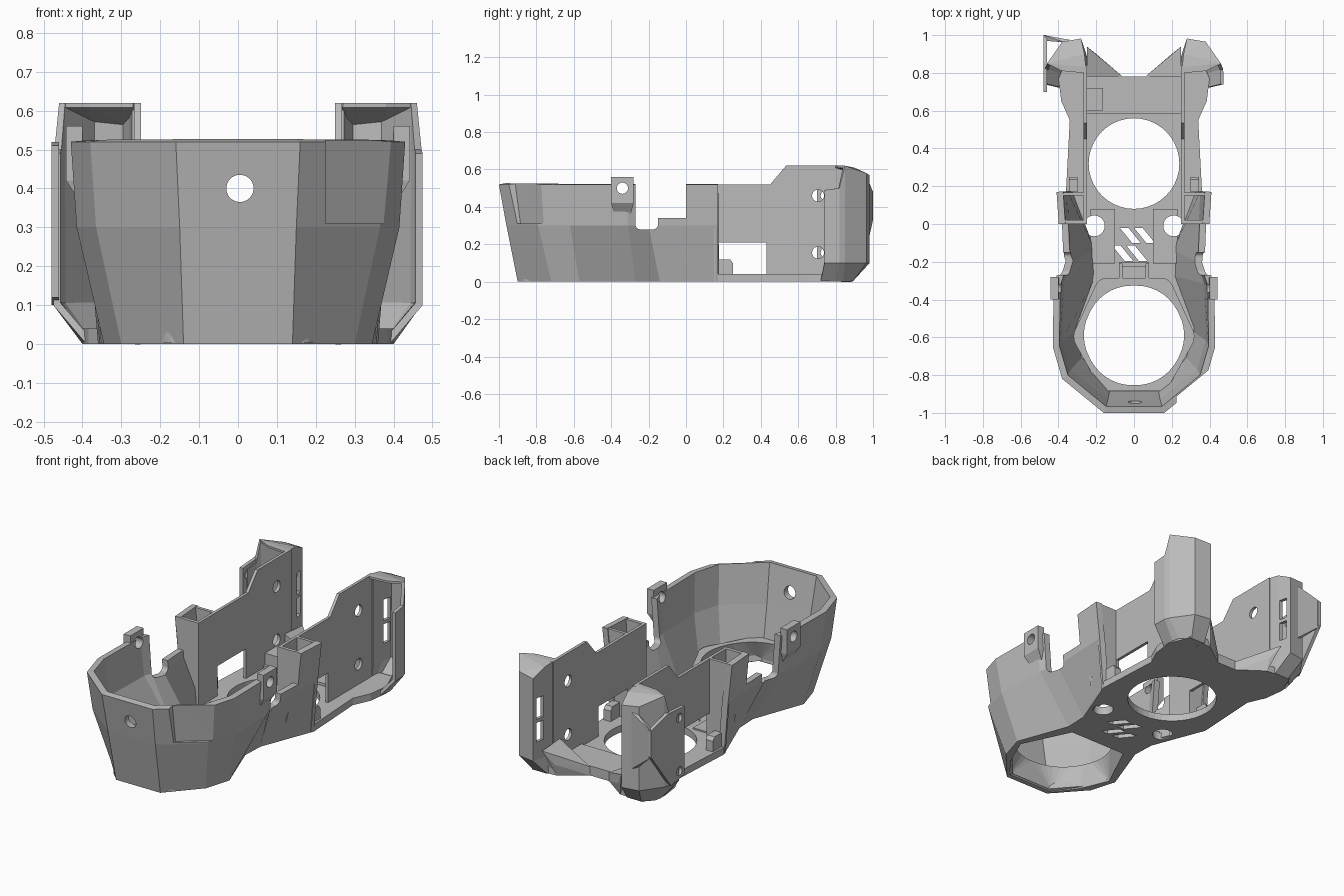
import bpy, bmesh, math

if "Cube" in bpy.data.objects:
    bpy.data.objects.remove(bpy.data.objects["Cube"])

grey = bpy.data.materials.new("plain_grey")
grey.use_nodes = True
grey.diffuse_color = (0.5, 0.5, 0.5, 1)
grey.node_tree.nodes["Principled BSDF"].inputs["Base Color"].default_value = grey.diffuse_color


def make(name, bm):
    mesh = bpy.data.meshes.new(name)
    bm.to_mesh(mesh)
    bm.free()
    mesh.materials.append(grey)
    obj = bpy.data.objects.new(name, mesh)
    bpy.context.collection.objects.link(obj)
    return obj


def prism(name, pts, axis, lo, hi, s=1, rounding=0):
    """Extrude a 2D outline along an axis; s = -1 mirrors it in x."""
    def place(p, h):
        a, b = p
        v = {"x": (h, a, b), "y": (a, h, b), "z": (a, b, h)}[axis]
        return (v[0] * s, v[1], v[2])
    bm = bmesh.new()
    low = [bm.verts.new(place(p, lo)) for p in pts]
    high = [bm.verts.new(place(p, hi)) for p in pts]
    bm.faces.new(low)
    bm.faces.new(high)
    sides = []
    n = len(pts)
    for i in range(n):
        j = (i + 1) % n
        bm.faces.new((low[i], low[j], high[j], high[i]))
        sides.append(bm.edges.get((low[i], high[i])))
    bmesh.ops.recalc_face_normals(bm, faces=bm.faces)
    if rounding:
        bmesh.ops.bevel(bm, geom=sides, offset=rounding, segments=5, profile=0.5, affect="EDGES")
    return make(name, bm)


def box(name, x, y, z, s=1):
    return prism(name, [(x[0], y[0]), (x[1], y[0]), (x[1], y[1]), (x[0], y[1])], "z", z[0], z[1], s)


def circle(centre, r, n=40):
    return [(centre[0] + r * math.cos(2 * math.pi * i / n),
             centre[1] + r * math.sin(2 * math.pi * i / n)) for i in range(n)]


def rod(name, centre, r, axis, lo, hi, s=1):
    return prism(name, circle(centre, r), axis, lo, hi, s)


def sheet(name, rings, thick):
    """Skin between open rings, thickened inward."""
    bm = bmesh.new()
    rows = [[bm.verts.new(p) for p in ring] for ring in rings]
    for a, b in zip(rows, rows[1:]):
        for i in range(len(a) - 1):
            bm.faces.new((a[i], a[i + 1], b[i + 1], b[i]))
    obj = make(name, bm)
    mod = obj.modifiers.new("thickness", "SOLIDIFY")
    mod.thickness = thick
    mod.offset = -1
    mod.use_even_offset = True
    return obj


def hull(name, pts, s=1):
    bm = bmesh.new()
    for x, y, z in pts:
        bm.verts.new((x * s, y, z))
    bmesh.ops.convex_hull(bm, input=bm.verts)
    bmesh.ops.recalc_face_normals(bm, faces=bm.faces)
    return make(name, bm)


def cut(obj, cutters):
    """Subtract the cutters, bake the result and remove the cutters."""
    for c in cutters:
        c.hide_render = True
        mod = obj.modifiers.new("cut", "BOOLEAN")
        mod.operation = "DIFFERENCE"
        mod.solver = "EXACT"
        mod.object = c
    bpy.context.view_layer.update()
    deps = bpy.context.evaluated_depsgraph_get()
    mesh = bpy.data.meshes.new_from_object(obj.evaluated_get(deps))
    obj.modifiers.clear()
    obj.data = mesh
    for c in cutters:
        bpy.data.objects.remove(c)
    return obj


def mirrored(half):
    return [(-x, y) for x, y in reversed(half)] + list(half)


# Front bucket: faceted wall flaring from a waisted base to the rim
base = [(.14, -.9), (.30, -.72), (.345, -.57), (.235, -.27), (.24, -.14), (.36, .17)]
middle = [(.15, -.96), (.365, -.79), (.415, -.62), (.405, -.31), (.37, -.2), (.385, .17)]
rim = [(.16, -1), (.38, -.82), (.43, -.65), (.425, -.32), (.385, -.2), (.41, .17)]
rings = [[(x, y, z) for x, y in mirrored(half)] for half, z in ((base, 0), (middle, .3), (rim, .52))]
bucket = sheet("bucket_wall", rings, .035)
recess = [(.225, -.885, .31), (.40, -.74, .31), (.225, -.915, .54), (.405, -.768, .54)]
recess += [(x, y, z) for x, y in ((.6, -.8), (.6, -1.2), (.225, -1.2)) for z in (.31, .54)]
cut(bucket, [
    prism("notch_cut", [(-.27, .28), (-.15, .28), (-.15, .8), (-.27, .8)], "x", -.6, .6, 1, .025),
    box("step_cut", (-.6, .6), (-.17, 0), (.34, .8)),
    rod("front_hole_cut", (.005, .4), .035, "y", -1.2, -.8),
    rod("rim_hole_cut", (-.34, .5), .03, "x", -.6, .6),
    hull("recess_cut", recess),
])


def duct_cutter():
    """Six-sided mouth below, narrowing to a round opening above."""
    mouth = mirrored([(.15, -.87), (.245, -.74), (.312, -.58), (.18, -.305)])
    return hull("duct_cut", [(x, y, -.002) for x, y in mouth]
                + [(x, y, .14) for x, y in circle((0, -.59), .262)])


# Floor plate with its openings
rear = [(.34, .55), (.385, .65), (.40, .77), (.35, .89), (.2, .88), (.06, .78)]
floor = prism("floor", mirrored(base + rear), "z", 0, .04)
cutters = [duct_cutter(), rod("rear_opening_cut", (0, .32), .24, "z", -.1, .3)]
for s in (1, -1):
    cutters.append(rod("screw_cut", (.21, -.01), .055, "z", -.1, .3, s))
for cx, cy in ((-.02, -.06), (.055, -.06), (-.06, -.155), (.015, -.155)):
    slot = [(cx - .055, cy + .04), (cx - .01, cy + .04), (cx + .055, cy - .04), (cx + .01, cy - .04)]
    cutters.append(prism("slot_cut", slot, "z", -.1, .3))
cut(floor, cutters)

# Raised lip round the front opening
duct_outer = mirrored([(.17, -.885), (.33, -.6), (.185, -.285)])
lip = prism("duct_lip", duct_outer, "z", .002, .13, 1, .04)
cut(lip, [duct_cutter()])

# Small channel behind the lip, rear beam and clip
for s in (1, -1):
    box("channel_side", (.06, .08), (-.31, -.21), (.03, .13), s)
box("channel_back", (-.08, .08), (-.225, -.205), (.03, .09))
box("rear_beam", (-.25, .25), (.585, .78), (.03, .055))
box("clip", (-.25, -.165), (.6, .72), (.05, .12))

panel = [(0, 0), (0, .52), (.45, .52), (.535, .62), (.84, .62), (.84, .02)]
shell_top = [(.475, .74, .49), (.472, .82, .5), (.46, .85, .62), (.38, .965, .58),
             (.28, .982, .57), (.262, .9, .61), (.255, .83, .62)]
shell_foot = [(.39, .72), (.40, .8), (.39, .84), (.34, .89), (.25, .89), (.245, .86), (.245, .83)]

for s in (1, -1):
    # Flat side panel with window and screw holes
    side = prism("side_panel", panel, "x", .25, .267, s)
    cut(side, [box("window_cut", (.1, .5), (.17, .43), (.04, .21), s)]
        + [rod("panel_hole_cut", (.706, z), .032, "x", .1, .5, s) for z in (.46, .155)])
    prism("window_clip", [(.17, .03), (.25, .03), (.25, .1), (.235, .12), (.17, .12)], "x", .30, .345, s)

    # Hollow column between bucket and panel
    prism("column_front", [(.25, 0), (.28, 0), (.35, .3), (.38, .52), (.25, .52)], "y", 0, .02, s)
    prism("column_back", [(.25, 0), (.355, 0), (.38, .3), (.40, .52), (.25, .52)], "y", .15, .168, s)

    # Screw tab on the bucket rim, with a tapered root
    tab = hull("rim_tab", [(x, y, z) for x in (.4, .442) for y in (-.4, -.28) for z in (.42, .56)]
               + [(.39, -.38, .34), (.39, -.3, .34)], s)
    cut(tab, [rod("tab_hole_cut", (-.34, .5), .03, "x", .3, .6, s)])

    # Raised pad round the floor screw holes
    pad = box("floor_pad", (.1, .23), (-.21, .08), (.03, .048), s)
    cut(pad, [rod("pad_screw_cut", (.21, -.01), .055, "z", -.1, .3, s),
              rod("pad_round_cut", (.16, -.11), .05, "z", .041, .3, s)])

    # Rear shell wrapping round the corner
    foot = [(x * s, y, 0) for x, y in shell_foot]
    lower = [(x * s, y, .1) for x, y, z in shell_top]
    upper = [(x * s, y, z) for x, y, z in shell_top]
    shell_rings = [ring[::s] for ring in (foot, lower, upper)]
    shell = sheet("rear_shell", shell_rings, .018)
    cut(shell, [box("shell_slot_cut", (.2, .33), (.91, .955), z, s) for z in ((.2, .31), (.33, .45))])
    cap = shell_top[2:] + [(.27, .8, .62), (.38, .81, .62)]
    hull("shell_cap", cap + [(x, y, z - .012) for x, y, z in cap], s)

    # Ramp at the rear floor corner
    hull("rear_ramp", [(.06, .78, .0), (.06, .78, .05), (.25, .78, .04), (.25, .78, .16),
                       (.25, .94, .15), (.2, .88, 0), (.2, .9, .07)], s)

# Extra mounting plate on one rear shell
outline = [(.7, .12), (.7, .51), (.85, .52), (1, .48), (1, .33), (.82, .1)]
plate = prism("mount_plate", outline, "x", .46, .48, -1)
cut(plate, [rod("plate_hole_cut", (.745, z), .025, "x", .3, .6, -1) for z in (.46, .155)])
hull("plate_wing", [(-.48, 1, .33), (-.48, 1, .48), (-.465, .97, .33), (-.465, .97, .48),
                    (-.34, .975, .22), (-.34, .975, .54), (-.36, .96, .22), (-.36, .96, .54)])
